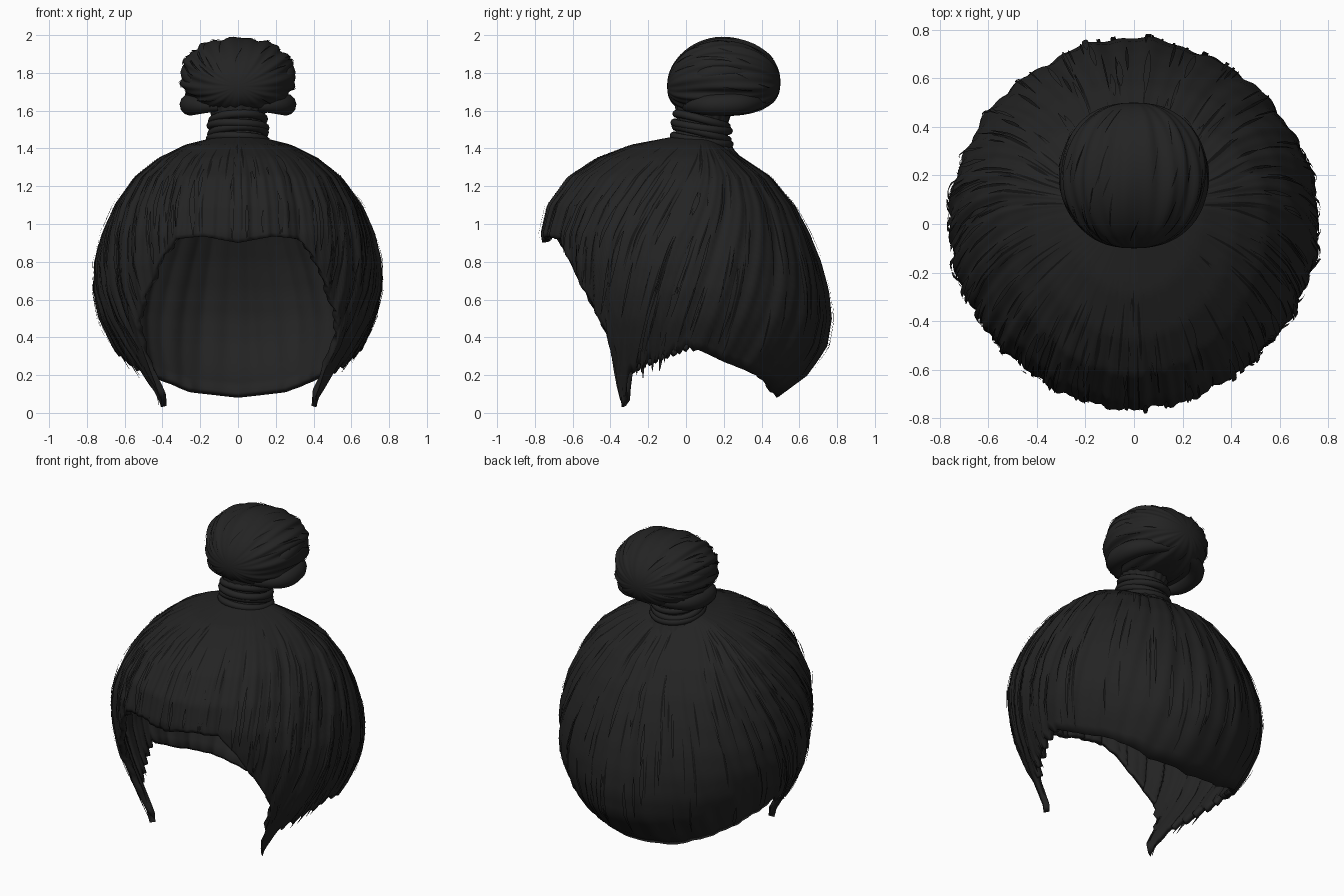
import bpy, math, random
from math import sin, cos, pi, radians
from mathutils import Vector, Matrix

random.seed(4)
if "Cube" in bpy.data.objects:
    bpy.data.objects.remove(bpy.data.objects["Cube"])


def material(name, c):
    m = bpy.data.materials.new(name)
    m.use_nodes = True
    m.diffuse_color = (c, c, c, 1)
    node = m.node_tree.nodes["Principled BSDF"]
    node.inputs["Base Color"].default_value = (c, c, c, 1)
    node.inputs["Roughness"].default_value = 0.8
    return m


HAIR = material("black hair", 0.017)
STREAK = material("deep black streak", 0.007)


def make(name, verts, faces, mat, smooth=True):
    me = bpy.data.meshes.new(name)
    me.from_pydata(verts, [], faces)
    me.materials.append(mat)
    ob = bpy.data.objects.new(name, me)
    bpy.context.collection.objects.link(ob)
    for p in me.polygons:
        p.use_smooth = smooth
    return ob


def grid_faces(rows, cols):
    # rows run downwards, columns wrap around counter-clockwise
    return [(j * cols + i, (j + 1) * cols + i, (j + 1) * cols + (i + 1) % cols, j * cols + (i + 1) % cols)
            for j in range(rows - 1) for i in range(cols)]


def lookup(table, t):
    # linear interpolation in rows sorted by their first value
    if t <= table[0][0]:
        return table[0][1:]
    for a, b in zip(table, table[1:]):
        if t <= b[0]:
            f = (t - a[0]) / (b[0] - a[0])
            return [p + (q - p) * f for p, q in zip(a[1:], b[1:])]
    return table[-1][1:]


# Cap of hair: height, half width, front y, back y
TOP = 1.475
SECTIONS = [
    (0, .49, -.60, .42), (.08, .50, -.60, .48), (.2, .57, -.62, .64),
    (.35, .66, -.645, .74), (.5, .73, -.67, .765), (.65, .76, -.70, .75),
    (.8, .755, -.74, .71), (.95, .715, -.765, .65), (1.1, .65, -.73, .57),
    (1.25, .545, -.62, .45), (1.35, .42, -.47, .30), (1.42, .28, -.29, .19),
    (1.46, .12, -.08, .14), (TOP, .001, .06, .062)]
# Lower edge: degrees from the front, height
RIM = [(0, .9), (15, .935), (27, .92), (33, .82), (38, .68), (44, .55), (50, .42),
       (54, .2), (56, .03), (58, .1), (62, .22), (75, .28), (92, .35), (107, .27),
       (130, .18), (150, .11), (180, .08)]


def rim(phi):
    d = abs(math.degrees(phi))
    z = lookup(RIM, min(d, 360 - d))[0]
    return z + (0.02 * sin(phi * 61) if 58 < min(d, 360 - d) < 95 else 0)


def lean(phi, s):
    # locks sweep towards the front as they fall down the sides
    return phi + 0.75 * s * s * sin(phi)


def surface(phi, z, lift=0.0):
    w, yf, yb = lookup(SECTIONS, z)
    c = 0.07 * max(0, min(1, (z - 0.9) / 0.55))
    s = math.sqrt(max(0, (TOP - z) / TOP))
    p = lean(phi, s)
    ridge = 0.006 * sin(29 * p) + 0.004 * sin(67 * p + 2) + 0.004 * sin(13 * p + 5 * s)
    k = 1 + (ridge + lift) / 0.75 * min(1, s * 2.5)
    depth = (c - yf) if cos(phi) > 0 else (yb - c)
    return Vector((w * sin(phi) * k, c - depth * cos(phi) * k, z))


COLS, ROWS = 360, 46
verts = []
for j in range(ROWS):
    s = j / (ROWS - 1)
    for i in range(COLS):
        phi = 2 * pi * i / COLS
        verts.append(surface(phi, TOP - (TOP - rim(phi)) * s ** 1.8))
cap = make("hair_cap", verts, grid_faces(ROWS, COLS), HAIR)
solid = cap.modifiers.new("thickness", 'SOLIDIFY')
solid.thickness = 0.035
solid.offset = -1


# Thin tapered locks following a path
def ribbons(name, paths, mat):
    v, f = [], []
    for pts, width, out in paths:
        n, base = len(pts), len(v)
        for k, p in enumerate(pts):
            t = (pts[min(k + 1, n - 1)] - pts[max(k - 1, 0)]).normalized()
            side = t.cross(out(p)).normalized() * width * sin(pi * (0.06 + 0.9 * k / (n - 1)))
            v += [p - side, p + side]
        f += [(base + 2 * k, base + 2 * k + 2, base + 2 * k + 3, base + 2 * k + 1) for k in range(n - 1)]
    return make(name, v, f, mat)


def cap_out(p):
    return (p - Vector((0, 0.02, 0.7))).normalized()


def lock(a, s0, s1, lift, steps=9):
    pts = []
    for k in range(steps):
        s = s0 + (s1 - s0) * k / (steps - 1)
        phi = a - 0.75 * s * s * sin(a)
        z = TOP - TOP * s * s
        if z > rim(phi % (2 * pi)) + 0.01:
            pts.append(surface(phi, z, lift))
    return pts


streaks, locks = [], []
for n in range(420):
    a, s0 = random.uniform(0, 2 * pi), random.uniform(0.18, 0.85)
    dark = n % 3 > 0
    pts = lock(a, s0, s0 + random.uniform(0.08, 0.2), 0.006 if dark else 0.012)
    if len(pts) > 3:
        (streaks if dark else locks).append((pts, random.uniform(0.003, 0.007) * (1 if dark else 2), cap_out))
ribbons("dark_streaks", streaks, STREAK)
ribbons("raised_locks", locks, HAIR)

# Loose wisps hanging below the temples and the side edges
wisps = []
for side in (1, -1):
    for n in range(16):
        d = random.uniform(50, 62) if n < 9 else random.uniform(62, 95)
        end = random.uniform(0.02, 0.15) if n < 9 else rim(radians(d)) - random.uniform(0.02, 0.07)
        start = rim(radians(d)) + 0.22
        pts = []
        for k in range(8):
            t = k / 7
            phi = radians(d + (56 - d) * t * (0.75 if n < 9 else 0.15))
            pts.append(surface(side * phi, start + (end - start) * t, 0.004))
        wisps.append((pts, 0.012, cap_out))
ribbons("temple_wisps", wisps, HAIR)

# Neck of gathered hair below the bun
neck = []
NECK = [(1.66, .17, .11), (1.6, .145, .09), (1.54, .13, .085), (1.47, .135, .085), (1.42, .17, .08), (1.36, .24, .07)]
for z, r, y in NECK:
    for i in range(72):
        a = 2 * pi * i / 72
        q = r * (1 + 0.03 * sin(18 * a))
        neck.append((q * sin(a), y - q * cos(a), z - 0.15 * (r * -cos(a))))
make("gathered_neck", neck, grid_faces(len(NECK), 72), HAIR)

# Wrapped tie around the neck
for n, (z, r) in enumerate([(1.445, .15), (1.48, .143), (1.515, .146), (1.55, .138)]):
    bpy.ops.mesh.primitive_torus_add(major_radius=r, minor_radius=0.021, major_segments=48, minor_segments=10,
                                     location=(0, 0.083, z), rotation=(-0.2 + 0.05 * (-1) ** n, 0.04 * (-1) ** n, 0))
    tie = bpy.context.object
    tie.name = f"hair_tie_{n + 1}"
    tie.data.materials.append(HAIR)
    bpy.ops.object.shade_smooth()


# Bun: ridged rounded body whose locks run from front to back
def bun_point(a, t, lift=0.0):
    bulge = sin(t) ** 0.85
    k = bulge * (1 + lift + 0.025 * sin(11 * a + 2 * t) + 0.02 * sin(23 * a + 1))
    ca, sa = cos(a), sin(a)
    x = 0.30 * k * math.copysign(abs(ca) ** 0.85, ca)
    z = 0.205 * k * math.copysign(abs(sa) ** 0.9, sa)
    y = -0.30 * cos(t) * (1 + lift)
    # nose of the bun droops towards the tie
    return Vector((x, 0.2 + y, 1.78 + z - 0.05 * max(0, cos(t)) ** 2 - 0.03 * max(0, -cos(t)) ** 2))


BR, BC = 32, 120
bun = [bun_point(2 * pi * i / BC, 0.02 + (pi - 0.04) * j / (BR - 1)) for j in range(BR) for i in range(BC)]
ends = [tuple(range(BC)), tuple(reversed(range((BR - 1) * BC, BR * BC)))]
make("bun", bun, grid_faces(BR, BC) + ends, HAIR)


def bun_out(p):
    return (p - Vector((0, 0.2, 1.78))).normalized()


bun_streaks = []
for n in range(60):
    a, t0 = random.uniform(0, 2 * pi), random.uniform(0.3, 2.3)
    length = random.uniform(0.25, 0.6)
    bun_streaks.append(([bun_point(a - 0.12 * k / 7, t0 + length * k / 7, 0.02) for k in range(8)],
                        random.uniform(0.002, 0.005), bun_out))
ribbons("bun_streaks", bun_streaks, STREAK)


# Rolled coils tucked around the sides and back of the bun
def coil(name, pts, radius):
    cu = bpy.data.curves.new(name, 'CURVE')
    cu.dimensions = '3D'
    cu.bevel_depth = radius
    cu.bevel_resolution = 4
    sp = cu.splines.new('NURBS')
    sp.points.add(len(pts) - 1)
    for k, (p, q) in enumerate(zip(sp.points, pts)):
        p.co = (*q, 1)
        p.radius = 0.35 + 0.65 * sin(pi * k / (len(pts) - 1))
    sp.use_endpoint_u = True
    sp.order_u = 4
    cu.materials.append(HAIR)
    bpy.context.collection.objects.link(bpy.data.objects.new(name, cu))


for side, tag in ((1, "left"), (-1, "right")):
    coil(f"bun_lower_coil_{tag}", [(side * x, y, z) for x, y, z in
         [(.10, 0, 1.62), (.24, .06, 1.63), (.27, .2, 1.63), (.22, .36, 1.64), (.05, .42, 1.65)]], 0.065)
    coil(f"bun_upper_coil_{tag}", [(side * x, y, z) for x, y, z in
         [(.12, 0, 1.66), (.25, .05, 1.78), (.27, .2, 1.82), (.2, .38, 1.8), (.03, .46, 1.73)]], 0.06)
